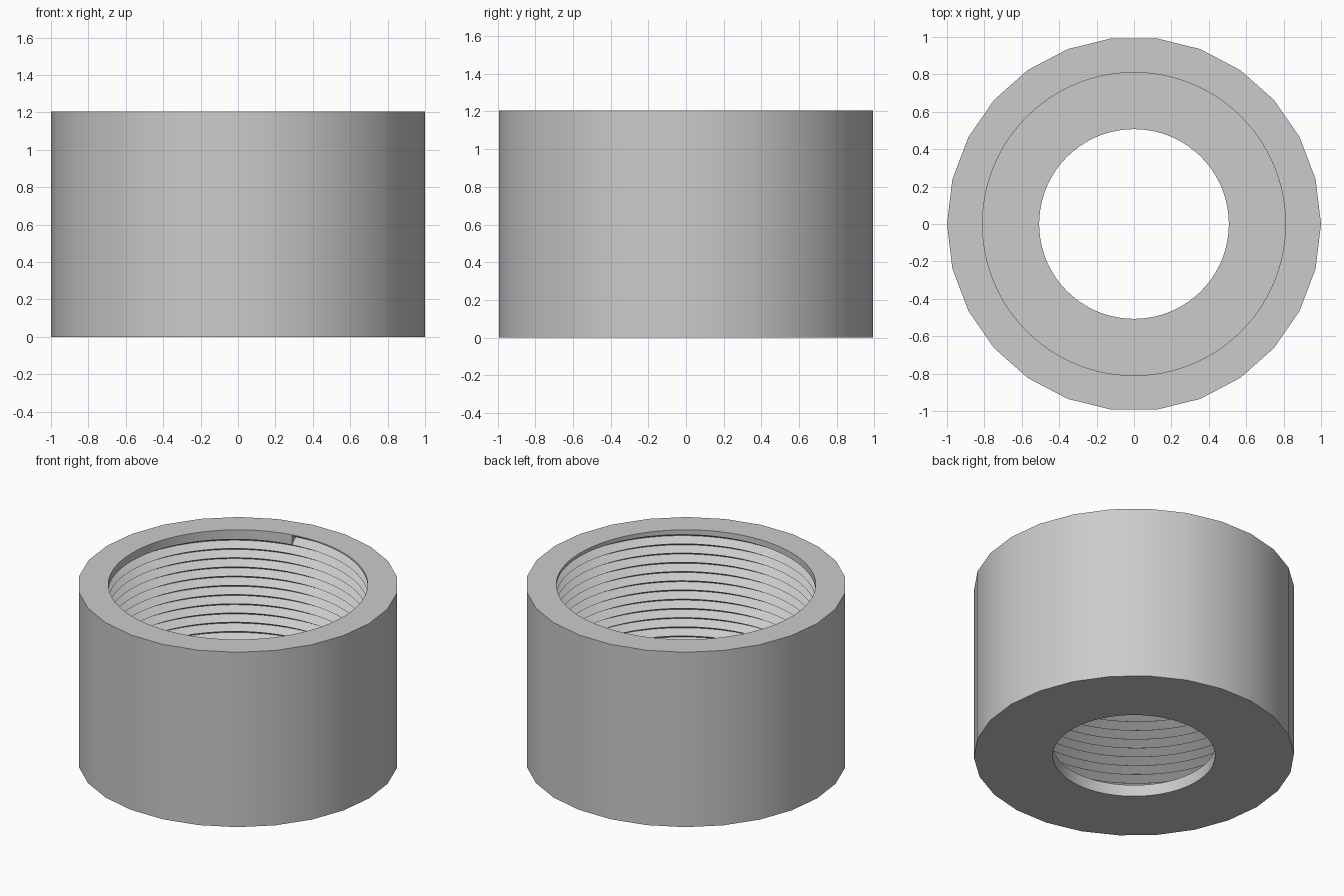
import bpy
import bmesh
from math import cos, sin, tau

if "Cube" in bpy.data.objects:
    bpy.data.objects.remove(bpy.data.objects["Cube"], do_unlink=True)

SIDES = 26             # flats on the outside
SPLIT = 4              # bore segments per flat
SEGS = SIDES * SPLIT
HEIGHT, FLOOR = 1.205, 0.08
R_BORE, R_ROOT, R_HOLE = 0.81, 0.864, 0.507
PITCH, TURNS = 0.0635, 16
START = 29             # bore segment where the thread begins
THREAD_TOP = HEIGHT - 0.006

bm = bmesh.new()


def point(radius, index, count, z):
    a = tau * index / count
    return bm.verts.new((radius * cos(a), radius * sin(a), z))


def ring(radius, count, z):
    return [point(radius, i, count, z) for i in range(count)]


def bridge(a, b):
    n = len(a)
    for i in range(n):
        bm.faces.new((a[i], a[(i + 1) % n], b[(i + 1) % n], b[i]))


def flat_annulus(outer, inner):
    # one face per outer side, following the finer inner circle
    for i in range(SIDES):
        arc = [inner[(i * SPLIT + k) % SEGS] for k in range(SPLIT, -1, -1)]
        bm.faces.new([outer[i], outer[(i + 1) % SIDES]] + arc)


# Outer wall, rim, base and drain hole
outer_low, outer_top = ring(1, SIDES, 0), ring(1, SIDES, HEIGHT)
rim = ring(R_BORE, SEGS, HEIGHT)
hole_low, hole_top = ring(R_HOLE, SEGS, 0), ring(R_HOLE, SEGS, FLOOR)
floor_edge = ring(R_BORE, SEGS, FLOOR)
bridge(outer_low, outer_top)
flat_annulus(outer_top, rim)
flat_annulus(outer_low, hole_low)
bridge(hole_low, hole_top)
bridge(hole_top, floor_edge)

# Helical V thread: each column alternates crest and root
columns = []
for j in range(SEGS + 1):
    i = START - j
    column = [rim[i % SEGS]]
    for k in range(2 * TURNS + 1):
        z = THREAD_TOP - PITCH * (k / 2 + j / SEGS)
        column.append(point(R_ROOT if k % 2 else R_BORE, i, SEGS, z))
    column.append(floor_edge[i % SEGS])
    columns.append(column)
for a, b in zip(columns, columns[1:]):
    for k in range(len(a) - 1):
        bm.faces.new((a[k], a[k + 1], b[k + 1], b[k]))

# End caps where the groove starts and stops
bm.faces.new(columns[0][1:4])
bm.faces.new(columns[-1][-4:-1])

bmesh.ops.remove_doubles(bm, verts=bm.verts, dist=0.0005)
bmesh.ops.recalc_face_normals(bm, faces=bm.faces)

mesh = bpy.data.meshes.new("threaded_cap")
bm.to_mesh(mesh)
bm.free()
cap = bpy.data.objects.new("threaded_cap", mesh)
bpy.context.collection.objects.link(cap)

# Plain light grey
grey = bpy.data.materials.new("light_grey")
grey.use_nodes = True
colour = (0.6, 0.6, 0.6, 1)
grey.diffuse_color = colour
grey.node_tree.nodes["Principled BSDF"].inputs["Base Color"].default_value = colour
mesh.materials.append(grey)

bpy.ops.object.select_all(action="DESELECT")
cap.select_set(True)
bpy.context.view_layer.objects.active = cap
bpy.ops.object.shade_smooth_by_angle(angle=0.52)
